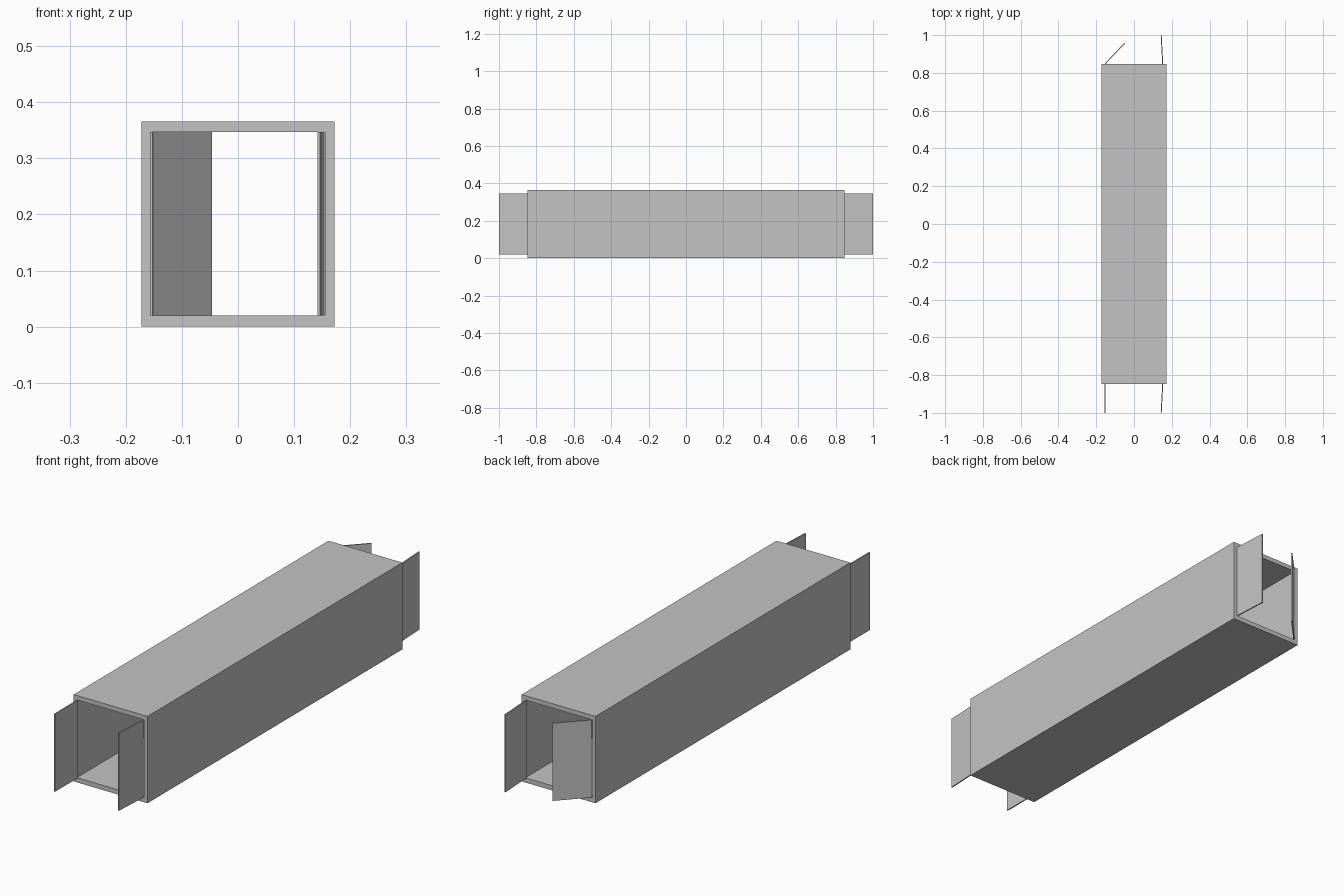
import bpy, bmesh, math
from mathutils import Matrix, Vector

if "Cube" in bpy.data.objects:
    bpy.data.objects.remove(bpy.data.objects["Cube"])

grey = bpy.data.materials.new("light grey")
grey.diffuse_color = (0.55, 0.55, 0.55, 1)
grey.use_nodes = True
grey.node_tree.nodes["Principled BSDF"].inputs["Base Color"].default_value = grey.diffuse_color

HALF_LEN = 0.848
Z0, Z1 = 0.02, 0.347          # opening height
DOOR_LEN, DOOR_THICK = 0.152, 0.005


def finish(name, bm):
    bmesh.ops.recalc_face_normals(bm, faces=bm.faces)
    mesh = bpy.data.meshes.new(name)
    bm.to_mesh(mesh)
    bm.free()
    mesh.materials.append(grey)
    obj = bpy.data.objects.new(name, mesh)
    bpy.context.collection.objects.link(obj)


# Open rectangular duct: outer and inner rectangles joined at both ends
def rectangle(x0, x1, z0, z1):
    return [(x0, z0), (x1, z0), (x1, z1), (x0, z1)]


bm = bmesh.new()
loops = [[bm.verts.new((x, y, z)) for x, z in rect]
         for rect, y in ((rectangle(-0.172, 0.172, 0, 0.366), -HALF_LEN),
                         (rectangle(-0.172, 0.172, 0, 0.366), HALF_LEN),
                         (rectangle(-0.157, 0.155, Z0, Z1), HALF_LEN),
                         (rectangle(-0.157, 0.155, Z0, Z1), -HALF_LEN))]
for k in range(4):
    a, b = loops[k], loops[(k + 1) % 4]
    for i in range(4):
        j = (i + 1) % 4
        bm.faces.new((a[i], a[j], b[j], b[i]))
finish("duct_body", bm)


# Thin door leaf, hinged at one end corner and swung about the vertical axis
def door(name, hinge_x, end, swing):
    bm = bmesh.new()
    bmesh.ops.create_cube(bm, size=1)
    bmesh.ops.scale(bm, verts=bm.verts, vec=(DOOR_THICK, DOOR_LEN, Z1 - Z0))
    bmesh.ops.translate(bm, verts=bm.verts, vec=(0, end * DOOR_LEN / 2, 0))
    place = (Matrix.Translation(Vector((hinge_x, end * HALF_LEN, (Z0 + Z1) / 2)))
             @ Matrix.Rotation(math.radians(swing), 4, 'Z'))
    bmesh.ops.transform(bm, matrix=place, verts=bm.verts)
    finish(name, bm)


door("front_left_door", -0.1545, -1, 0)
door("front_right_door", 0.152, -1, -3)
door("back_right_door", 0.152, 1, 3)
door("back_left_door", -0.153, 1, -43.5)
